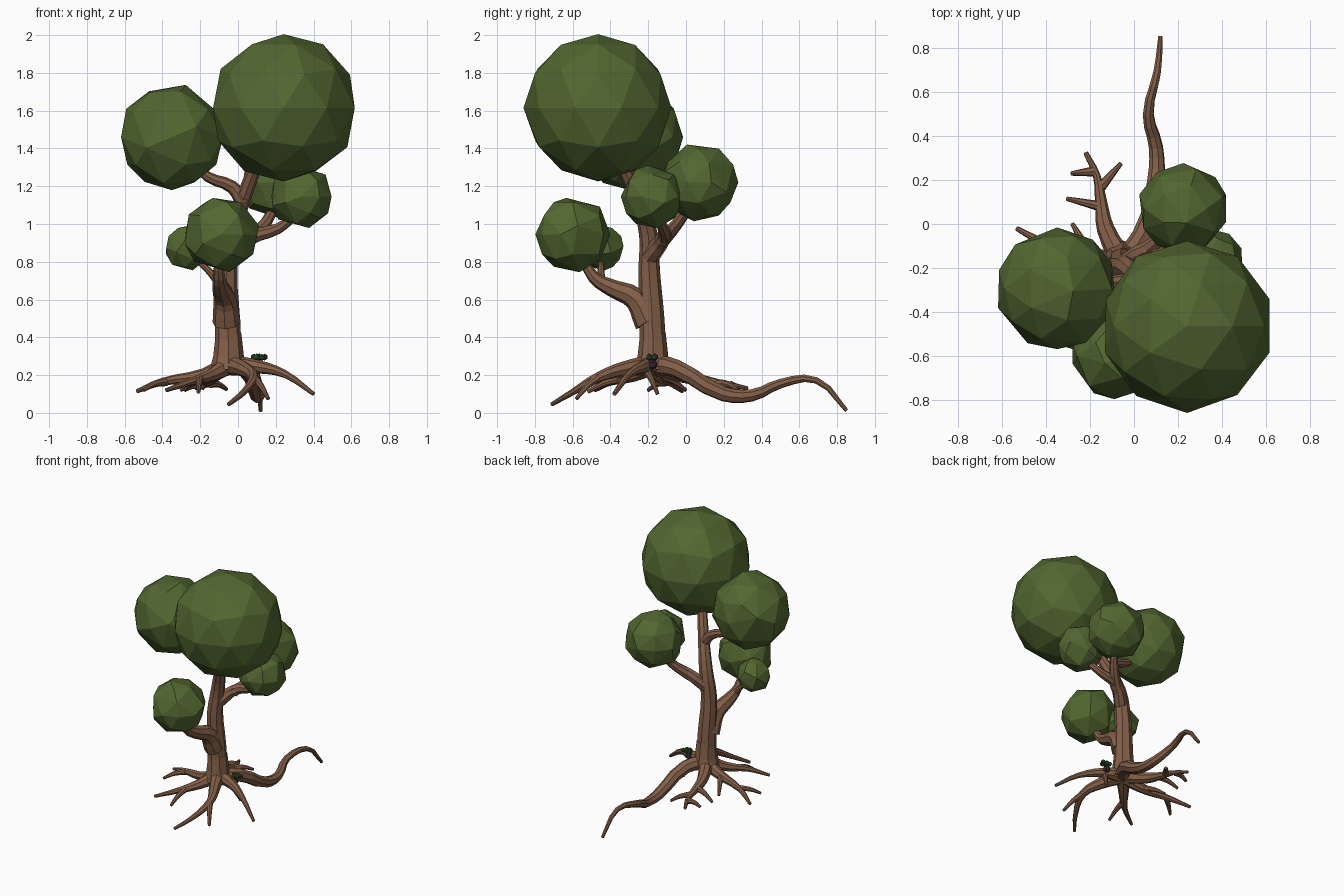
import bpy, bmesh, random
from mathutils import Vector

if "Cube" in bpy.data.objects:
    bpy.data.objects.remove(bpy.data.objects["Cube"])

random.seed(4)


def material(name, rgb):
    m = bpy.data.materials.new(name)
    m.diffuse_color = (*rgb, 1)
    m.use_nodes = True
    m.node_tree.nodes["Principled BSDF"].inputs["Base Color"].default_value = m.diffuse_color
    return m


BARK = material("bark", (0.23, 0.115, 0.065))
LEAF = material("leaf", (0.085, 0.135, 0.03))
DARK_LEAF = material("dark_leaf", (0.03, 0.07, 0.02))
DARK = material("dark_stem", (0.05, 0.03, 0.05))


def limb(name, r0, r1, *points, power=1.0):
    """Eight-sided faceted tube through points, tapering from r0 to r1."""
    cu = bpy.data.curves.new(name, 'CURVE')
    cu.dimensions = '3D'
    cu.bevel_depth = 1
    cu.bevel_resolution = 2
    cu.use_fill_caps = True
    cu.resolution_u = 3
    sp = cu.splines.new('BEZIER')
    sp.use_smooth = False
    sp.bezier_points.add(len(points) - 1)
    for i, (bp, p) in enumerate(zip(sp.bezier_points, points)):
        bp.co = p
        bp.radius = r1 + (r0 - r1) * (1 - i / (len(points) - 1)) ** power
        bp.handle_left_type = bp.handle_right_type = 'AUTO'
    tmp = bpy.data.objects.new(name + "_path", cu)
    bpy.context.collection.objects.link(tmp)
    bpy.context.view_layer.update()
    dg = bpy.context.evaluated_depsgraph_get()
    me = bpy.data.meshes.new_from_object(tmp.evaluated_get(dg))
    bpy.data.objects.remove(tmp)
    for p in me.polygons:
        p.use_smooth = False
    me.materials.clear()
    me.materials.append(BARK)
    bpy.context.collection.objects.link(bpy.data.objects.new(name, me))


def root(name, *points, power=1.4):
    """Root that leaves the trunk foot and thins out to a blunt tip."""
    limb(name, .055, .011, (-.05, -.175, .255), *points, power=power)


def fork(name, start, tip):
    """Short side root with a slightly arched middle."""
    mid = (Vector(start) + Vector(tip)) / 2 + Vector((0, 0, .012))
    limb(name, .024, .01, start, mid, tip)


def ball(name, center, radius, mat=LEAF, subdiv=2, ratio=1.0, jitter=0.02):
    """Faceted leaf ball, optionally decimated for a chunkier look."""
    me = bpy.data.meshes.new(name)
    bm = bmesh.new()
    bmesh.ops.create_icosphere(bm, subdivisions=subdiv, radius=radius)
    for v in bm.verts:
        v.co = Vector(center) + v.co * (1 + random.uniform(-jitter, jitter))
    bm.to_mesh(me)
    bm.free()
    me.materials.append(mat)
    ob = bpy.data.objects.new(name, me)
    bpy.context.collection.objects.link(ob)
    if ratio < 1:
        ob.modifiers.new("chunky", 'DECIMATE').ratio = ratio


# Trunk leaning into the crown, with a flared foot
limb("trunk", .074, .032, (-.05, -.175, .26), (-.055, -.18, .5), (-.06, -.195, .75),
     (-.03, -.2, .95), (.03, -.26, 1.14), (.13, -.375, 1.4))
limb("trunk_foot", .1, .068, (-.05, -.175, .23), (-.05, -.175, .3), (-.05, -.175, .42),
     power=1.3)

# Branches
limb("upper_left_branch", .042, .02, (.03, -.26, 1.11), (-.03, -.26, 1.195),
     (-.16, -.27, 1.25), (-.25, -.28, 1.34))
limb("right_branch", .05, .02, (-.04, -.19, .83), (.06, -.12, .925), (.21, -.12, .975),
     (.31, -.16, 1.05))
limb("back_branch", .042, .02, (.05, -.13, .91), (.15, -.04, 1.01), (.21, .05, 1.14))
limb("front_branch", .075, .018, (-.06, -.2, .48), (-.07, -.27, .605), (-.09, -.39, .66),
     (-.1, -.49, .72), (-.1, -.56, .86))
fork("front_twig", (-.1, -.45, .69), (-.24, -.45, .82))

# Main roots
root("long_back_root", (.04, -.05, .235), (.1, .2, .1), (.1, .35, .093), (.065, .5, .155),
     (.105, .69, .172), (.12, .85, .012), power=1)
root("front_root", (.03, -.33, .232), (.08, -.46, .19), (.03, -.6, .11), (-.05, -.71, .045))
root("right_root", (.1, -.22, .245), (.25, -.3, .205), (.4, -.38, .1))
root("left_root", (-.18, -.15, .2), (-.4, -.09, .165), (-.535, -.02, .115))
root("front_left_root", (-.14, -.28, .2), (-.25, -.4, .165), (-.38, -.48, .12))
root("back_left_root", (-.13, -.02, .2), (-.15, .1, .17), (-.17, .22, .15), (-.22, .325, .13))

# Forked root ends
fork("front_root_fork", (.08, -.46, .19), (.16, -.58, .075))
fork("right_root_fork", (.08, -.22, .24), (.13, -.15, .1))
fork("left_root_back_fork", (-.2, -.14, .195), (-.28, 0, .12))
fork("left_root_front_fork", (-.38, -.1, .165), (-.5, -.2, .12))
fork("front_left_root_fork", (-.2, -.35, .18), (-.21, -.52, .11))
fork("back_left_root_side", (-.15, .08, .175), (-.305, .115, .12))
fork("back_left_root_right", (-.15, .17, .155), (-.06, .275, .125))
fork("back_left_root_left", (-.18, .24, .145), (-.285, .23, .12))

# Leaf balls
ball("large_leaf_ball", (.242, -.465, 1.615), .392, jitter=.012)
ball("left_leaf_ball", (-.35, -.295, 1.46), .28, ratio=.85)
ball("back_leaf_ball", (.225, .07, 1.22), .207, ratio=.75)
ball("right_leaf_ball", (.335, -.18, 1.145), .166, ratio=.65)
ball("front_leaf_ball", (-.09, -.6, .945), .198, ratio=.65)
ball("small_leaf_ball", (-.265, -.45, .875), .12, ratio=.6)

# Small shrub sitting on the root flare
ball("shrub_base", (.1, -.18, .255), .028, DARK, 1)
for i in range(5):
    ball(f"shrub_leaf_{i + 1}", (.085 + .014 * i, -.18 + .014 * (-1) ** i, .295), .019,
         DARK_LEAF, 1, jitter=.15)
